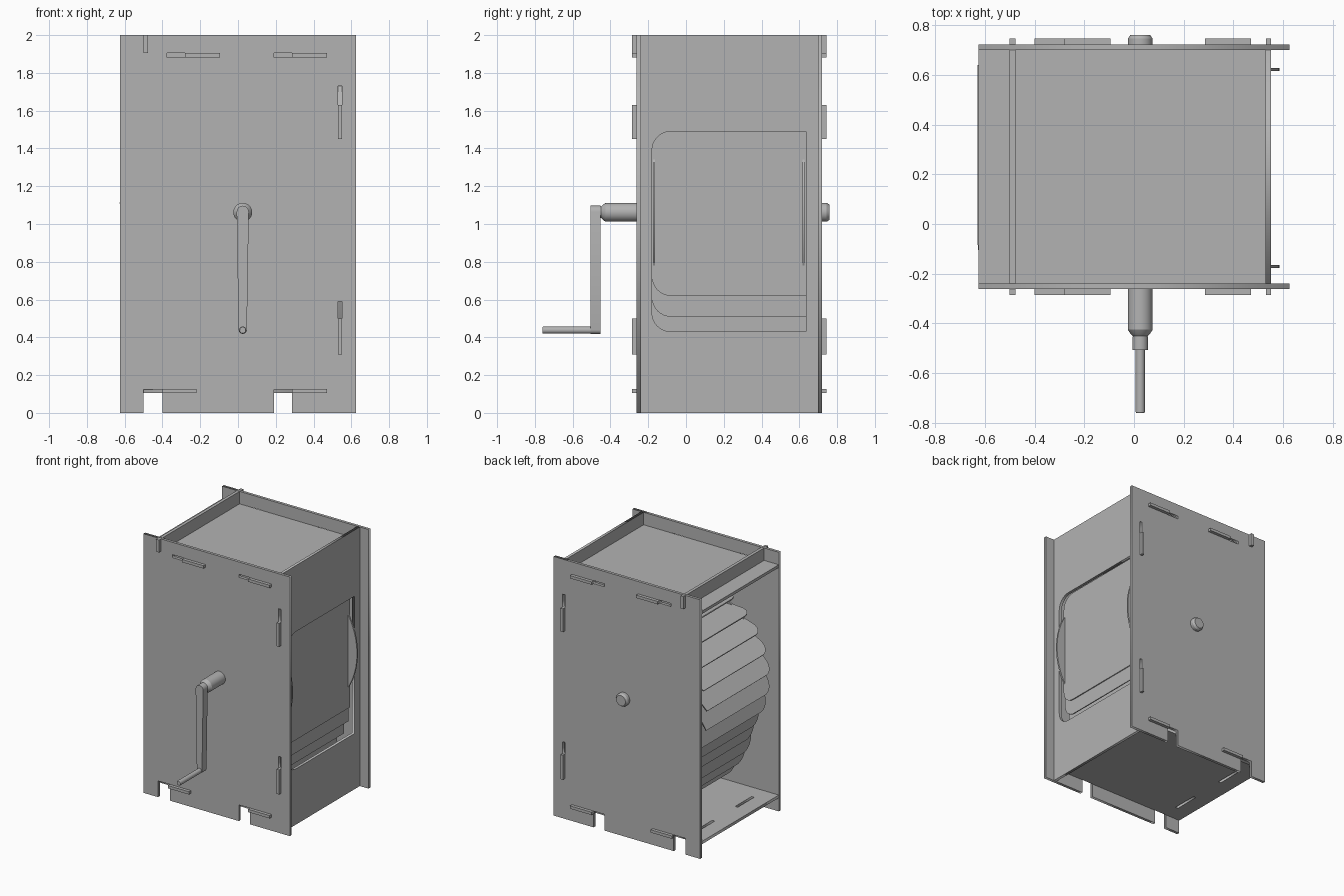
import bpy, bmesh
from math import sin, cos, pi, radians
from mathutils import Matrix, Vector

if "Cube" in bpy.data.objects:
    bpy.data.objects.remove(bpy.data.objects["Cube"], do_unlink=True)

grey = bpy.data.materials.new("plain_grey")
grey.use_nodes = True
grey.diffuse_color = (0.45, 0.45, 0.45, 1)
grey.node_tree.nodes["Principled BSDF"].inputs["Base Color"].default_value = grey.diffuse_color

X, Y, Z = Vector((1, 0, 0)), Vector((0, 1, 0)), Vector((0, 0, 1))


def frame(u, v, origin=(0, 0, 0)):
    """Matrix whose local x, y lie along u, v."""
    m = Matrix((u, v, u.cross(v))).transposed().to_4x4()
    m.translation = origin
    return m


def add(name, mesh, matrix=Matrix()):
    if not mesh.materials:
        mesh.materials.append(grey)
    ob = bpy.data.objects.new(name, mesh)
    ob.matrix_world = matrix
    bpy.context.collection.objects.link(ob)
    return ob


def rect(u0, u1, v0, v1):
    return [(u0, v0), (u1, v0), (u1, v1), (u0, v1)]


def arc(cx, cy, r, a0, a1, n=8):
    return [(cx + r * cos(radians(a0 + (a1 - a0) * i / n)),
             cy + r * sin(radians(a0 + (a1 - a0) * i / n))) for i in range(n + 1)]


def sheet(name, outlines, thick):
    """Flat cut sheet: first outline is the edge, the others are holes."""
    cu = bpy.data.curves.new(name, 'CURVE')
    cu.dimensions, cu.fill_mode, cu.extrude = '2D', 'BOTH', thick / 2
    for pts in outlines:
        sp = cu.splines.new('POLY')
        sp.points.add(len(pts) - 1)
        for p, (a, b) in zip(sp.points, pts):
            p.co = (a, b, 0, 1)
        sp.use_cyclic_u = True
    tmp = bpy.data.objects.new(name, cu)
    bpy.context.collection.objects.link(tmp)
    dg = bpy.context.evaluated_depsgraph_get()
    mesh = bpy.data.meshes.new_from_object(tmp.evaluated_get(dg))
    bpy.data.objects.remove(tmp, do_unlink=True)
    bpy.data.curves.remove(cu)
    mesh.name = name
    return mesh


def box(name, x0, x1, y0, y1, z0, z1):
    bm = bmesh.new()
    bmesh.ops.create_cube(bm, size=1)
    for v in bm.verts:
        v.co = ((x0 + x1) / 2 + v.co.x * (x1 - x0), (y0 + y1) / 2 + v.co.y * (y1 - y0),
                (z0 + z1) / 2 + v.co.z * (z1 - z0))
    mesh = bpy.data.meshes.new(name)
    bm.to_mesh(mesh)
    bm.free()
    return add(name, mesh)


def lathe(name, profile, x, z, sides=32):
    """Turned part about an axis along y; profile is (radius, y)."""
    bm = bmesh.new()
    rings = [[bm.verts.new((x + r * cos(2 * pi * i / sides), y, z + r * sin(2 * pi * i / sides)))
              for i in range(sides)] for r, y in profile]
    for a, b in zip(rings, rings[1:]):
        for i in range(sides):
            j = (i + 1) % sides
            bm.faces.new((a[i], a[j], b[j], b[i]))
    bm.faces.new(rings[0])
    bm.faces.new(rings[-1])
    bmesh.ops.recalc_face_normals(bm, faces=bm.faces)
    mesh = bpy.data.meshes.new(name)
    bm.to_mesh(mesh)
    bm.free()
    ob = add(name, mesh)
    bpy.ops.object.select_all(action='DESELECT')
    ob.select_set(True)
    bpy.context.view_layer.objects.active = ob
    bpy.ops.object.shade_smooth_by_angle(angle=radians(30))
    return ob


T = 0.022                     # sheet thickness
FRONT, BACK = -0.25, 0.71     # plate centres in y
IN0, IN1 = FRONT + T / 2, BACK - T / 2

# front and back plates with foot notches and joint slots
edge = [(-0.625, 0), (-0.5, 0), (-0.5, 0.125), (-0.4, 0.125), (-0.4, 0), (0.19, 0),
        (0.19, 0.125), (0.285, 0.125), (0.285, 0), (0.625, 0), (0.625, 2), (-0.625, 2)]
slots = [rect(-0.375, -0.28, 1.882, 1.905), rect(0.19, 0.285, 1.882, 1.905),
         rect(0.53, 0.55, 1.63, 1.73), rect(0.53, 0.55, 0.5, 0.59)]
plate = sheet("plate", [edge] + slots, T)
add("front_plate", plate, frame(X, Z, (0, FRONT, 0)))
add("back_plate", plate, frame(X, Z, (0, BACK, 0)))

# window panel, rounded only on the front side of the opening
window = ([(0.635, 0.43), (0.635, 1.49)] + arc(-0.08, 1.39, 0.1, 90, 180)
          + arc(-0.08, 0.53, 0.1, 180, 270))
add("window_panel", sheet("window_panel", [rect(IN0, IN1, 0, 2), window], T),
    frame(Y, Z, (0.54, 0, 0)))

# floor with two slots, roof and roof crossbar
floor_slots = [rect(-0.505, -0.483, y - 0.1, y + 0.1) for y in (-0.01, 0.47)]
add("floor", sheet("floor", [rect(-0.625, 0.529, IN0, IN1)] + floor_slots, T),
    frame(X, Y, (0, 0, 0.115)))
box("roof", -0.625, 0.529, IN0, IN1, 1.882, 1.904)
box("roof_crossbar", -0.5, -0.476, -0.285, 0.745, 1.904, 2)

# joint tabs that pass through both plates
tabs = [(-0.28, -0.095, 1.882, 1.904), (0.285, 0.47, 1.882, 1.904),
        (-0.4, -0.22, 0.104, 0.126), (0.285, 0.47, 0.104, 0.126),
        (0.53, 0.55, 1.45, 1.63), (0.53, 0.55, 0.31, 0.5)]
for side, (y0, y1) in (("front", (-0.285, IN0)), ("back", (IN1, 0.745))):
    for i, (x0, x1, z0, z1) in enumerate(tabs):
        box(f"{side}_tab_{i + 1}", x0, x1, y0, y1, z0, z1)

# drum: two discs on the axle
CX, CZ = 0.025, 1.062
for name, y in (("front", -0.17), ("back", 0.622)):
    lathe(f"{name}_drum_disc", [(0.56, y - 0.006), (0.56, y + 0.006)], CX, CZ, 64)

# flaps: the upper ones lie along the rim, the lower ones hang straight down
HINGE, LENGTH, COUNT = 0.48, 0.442, 27
flap = sheet("flap", [[(0.64, 0), (0.64, LENGTH)] + arc(-0.08, LENGTH - 0.1, 0.1, 90, 180)
                      + [(-0.18, 0)]], 0.008)


def add_flap(name, angle, direction):
    d = Vector((cos(direction), 0, sin(direction)))
    add(name, flap, frame(Y, d, (CX + HINGE * cos(angle), 0, CZ + HINGE * sin(angle))))


for i in range(COUNT):
    a = 2 * pi * i / COUNT
    add_flap(f"flap_{i + 1}", a, min(a + pi / 2, 1.5 * pi))
add_flap("display_flap_lower", 0, -pi / 2)

# axle with stepped front collar and chamfered back end
lathe("axle", [(0.03, -0.505), (0.03, -0.45), (0.04, -0.44), (0.05, -0.425),
               (0.05, 0.745), (0.04, 0.76)], CX, CZ)

# crank arm and grip
arm = arc(CX, 1.065, 0.032, 0, 180) + arc(CX, 0.44, 0.022, 180, 360)
add("crank_arm", sheet("crank_arm", [arm], 0.055), frame(X, Z, (0, -0.479, 0)))
lathe("crank_grip", [(0.016, -0.76), (0.019, -0.755), (0.019, -0.452)], CX, 0.438, 20)
